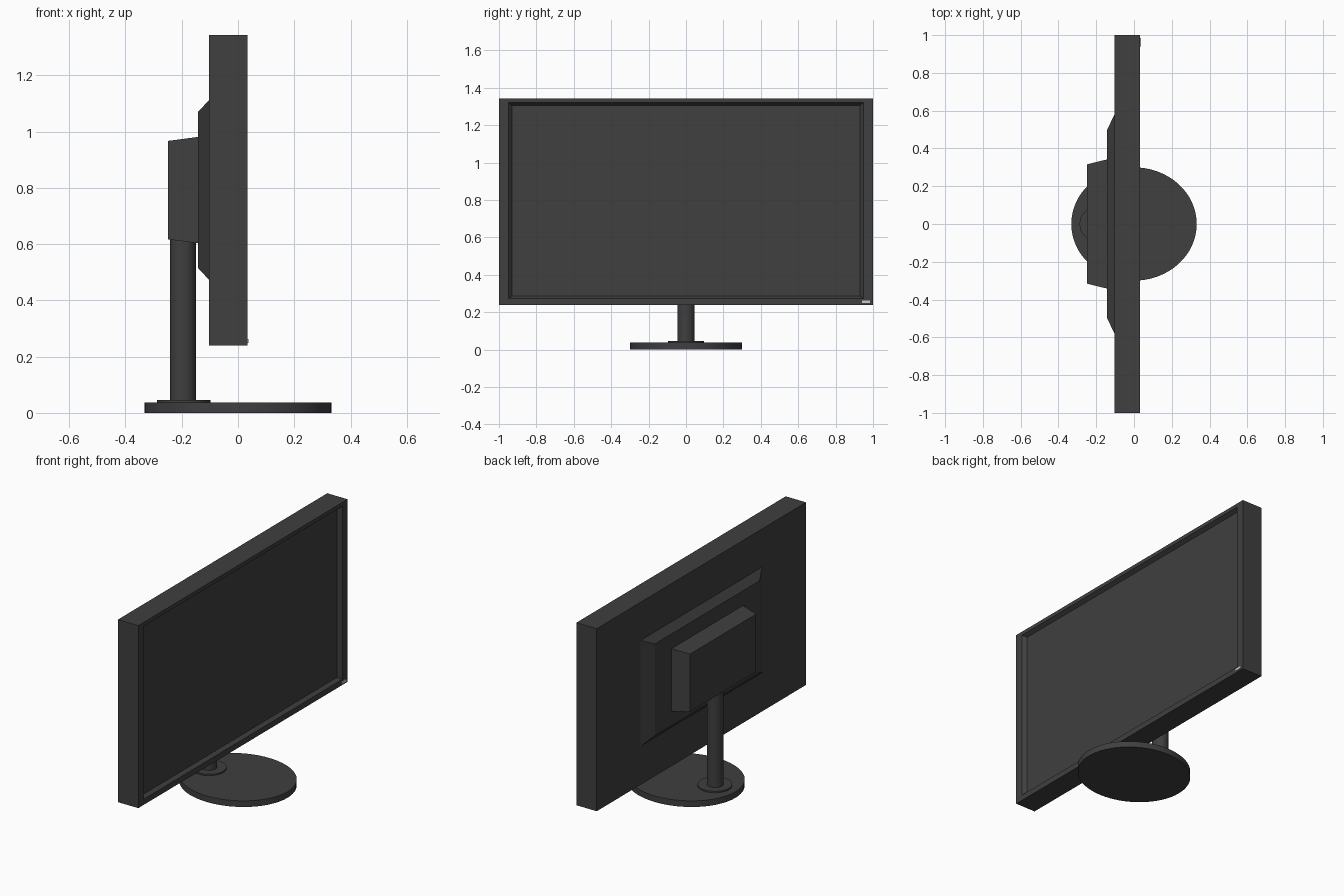
import bpy, bmesh

if "Cube" in bpy.data.objects:
    bpy.data.objects.remove(bpy.data.objects["Cube"])


def material(name, v):
    m = bpy.data.materials.new(name)
    m.diffuse_color = (v, v, v, 1)
    m.use_nodes = True
    m.node_tree.nodes["Principled BSDF"].inputs["Base Color"].default_value = m.diffuse_color
    return m


DARK = material("dark_plastic", 0.05)
LIGHT = material("light_plastic", 0.6)


def rect_loft(name, rings, mat=DARK):
    """Closed solid through rectangles, each (x, y_min, y_max, z_min, z_max)."""
    bm = bmesh.new()
    loops = []
    for x, y0, y1, z0, z1 in rings:
        corners = [(y0, z0), (y1, z0), (y1, z1), (y0, z1)]
        loops.append([bm.verts.new((x, y, z)) for y, z in corners])
    for a, b in zip(loops, loops[1:]):
        for i in range(4):
            j = (i + 1) % 4
            bm.faces.new((a[i], a[j], b[j], b[i]))
    bm.faces.new(loops[0][::-1])
    bm.faces.new(loops[-1])
    bmesh.ops.recalc_face_normals(bm, faces=bm.faces)
    mesh = bpy.data.meshes.new(name)
    bm.to_mesh(mesh)
    bm.free()
    ob = bpy.data.objects.new(name, mesh)
    bpy.context.collection.objects.link(ob)
    mesh.materials.append(mat)
    return ob


def disc(name, x, rx, ry, z0, z1):
    """Upright elliptical cylinder from z0 to z1."""
    bpy.ops.mesh.primitive_cylinder_add(vertices=64, radius=1, depth=1,
                                        location=(x, 0, (z0 + z1) / 2))
    ob = bpy.context.object
    ob.name = name
    ob.scale = (rx, ry, z1 - z0)
    bpy.ops.object.transform_apply(location=False, rotation=False, scale=True)
    bpy.ops.object.shade_smooth_by_angle()
    ob.data.materials.append(DARK)
    return ob


# Display housing with sloped bezel and recessed screen
rect_loft("display_panel", [
    (-0.103, -1, 1, 0.239, 1.343),
    (0.033, -1, 1, 0.239, 1.343),
    (0.033, -0.95, 0.95, 0.273, 1.320),
    (0.010, -0.93, 0.93, 0.286, 1.306),
])

# Stepped rear housing
rect_loft("rear_cover", [
    (-0.103, -0.58, 0.58, 0.473, 1.112),
    (-0.142, -0.50, 0.50, 0.515, 1.070),
])
rect_loft("mount_box", [
    (-0.142, -0.342, 0.342, 0.603, 0.981),
    (-0.248, -0.316, 0.316, 0.617, 0.967),
])

# Power button on the lower bezel corner
rect_loft("power_button", [
    (0.030, 0.94, 0.985, 0.249, 0.262),
    (0.037, 0.94, 0.985, 0.249, 0.262),
], LIGHT)

# Stand
disc("base", 0, 0.332, 0.30, 0, 0.037)
disc("collar", -0.193, 0.095, 0.095, 0.036, 0.046)
disc("pole", -0.195, 0.046, 0.046, 0.040, 0.640)
